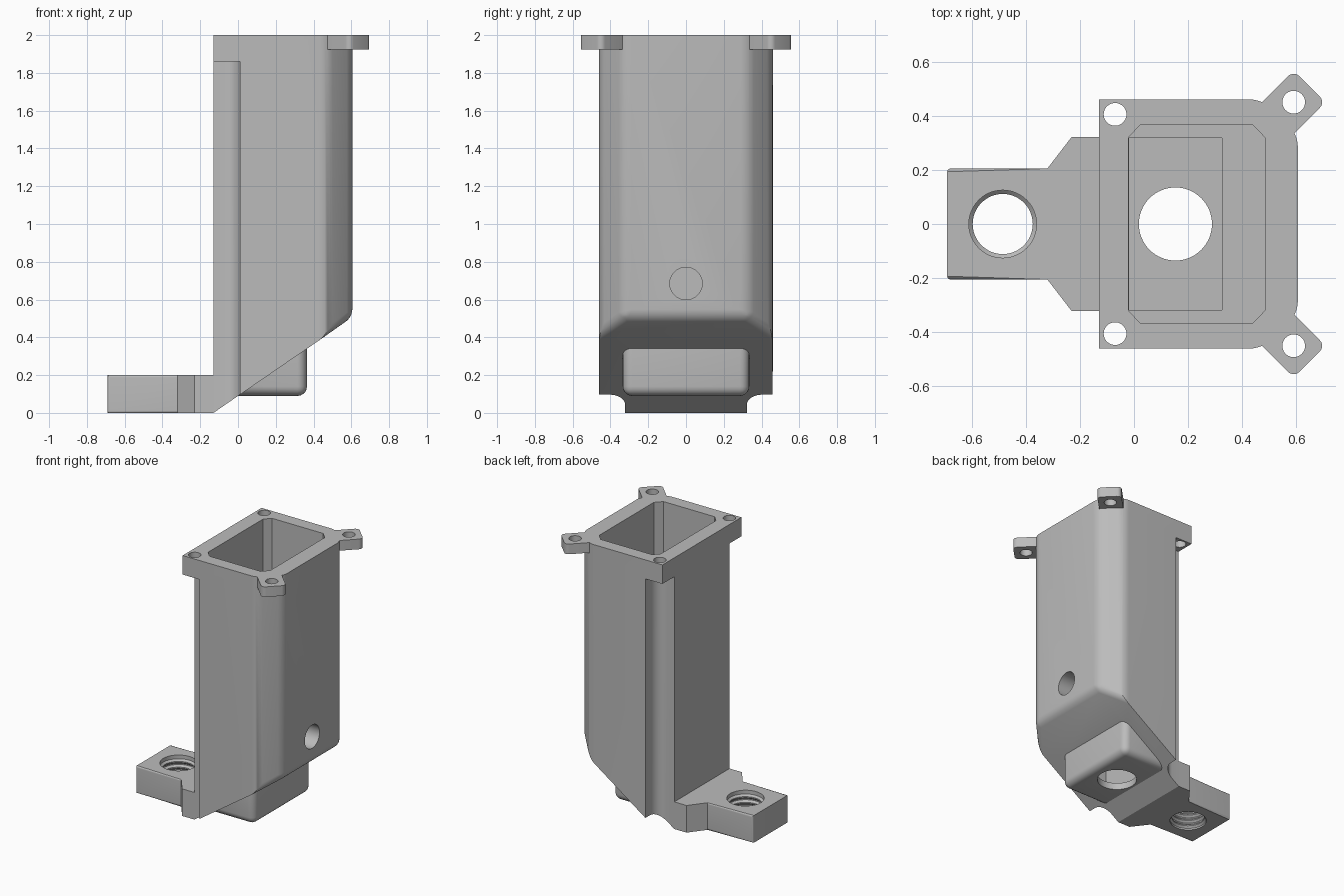
import bpy, bmesh, math
from mathutils import Vector

cube = bpy.data.objects.get("Cube")
if cube:
    bpy.data.objects.remove(cube, do_unlink=True)

grey = bpy.data.materials.new("plain_grey")
grey.use_nodes = True
grey.diffuse_color = (0.5, 0.5, 0.5, 1)
grey.node_tree.nodes["Principled BSDF"].inputs["Base Color"].default_value = (0.5, 0.5, 0.5, 1)


def to_object(name, bm):
    bmesh.ops.recalc_face_normals(bm, faces=bm.faces)
    mesh = bpy.data.meshes.new(name)
    bm.to_mesh(mesh)
    bm.free()
    mesh.materials.append(grey)
    obj = bpy.data.objects.new(name, mesh)
    bpy.context.collection.objects.link(obj)
    return obj


def prism_mesh(points, z0, z1):
    bm = bmesh.new()
    face = bm.faces.new([bm.verts.new((x, y, z0)) for x, y in points])
    top = bmesh.ops.extrude_face_region(bm, geom=[face])["geom"]
    bmesh.ops.translate(bm, vec=(0, 0, z1 - z0),
                        verts=[v for v in top if isinstance(v, bmesh.types.BMVert)])
    return bm


def prism(name, points, z0, z1):
    return to_object(name, prism_mesh(points, z0, z1))


def circle(x, y, r, n=40):
    return [(x + r * math.cos(2 * math.pi * i / n), y + r * math.sin(2 * math.pi * i / n))
            for i in range(n)]


def rect(x0, x1, y):
    return [(x0, -y), (x1, -y), (x1, y), (x0, y)]


def round_edges(bm, test, radius):
    edges = [e for e in bm.edges if test(*(v.co for v in e.verts))]
    bmesh.ops.bevel(bm, geom=edges, offset=radius, segments=5, profile=0.5,
                    affect='EDGES', clamp_overlap=True)


def combine(target, other, operation='DIFFERENCE'):
    mod = target.modifiers.new("combine", 'BOOLEAN')
    mod.operation, mod.solver, mod.object = operation, 'EXACT', other
    bpy.context.view_layer.objects.active = target
    bpy.ops.object.modifier_apply(modifier=mod.name)
    bpy.data.objects.remove(other, do_unlink=True)


def vertical(a, b):
    return abs(a.x - b.x) + abs(a.y - b.y) < 0.001


# Main housing: chamfered outline, cut off by a sloping underside
BACK, SIDE, NOSE, SLOPE = -0.13, 0.46, 0.605, 0.69
bm = prism_mesh([(BACK, -SIDE), (0.472, -SIDE), (NOSE, -0.33),
                 (NOSE, 0.33), (0.472, SIDE), (BACK, SIDE)], -0.1, 2)
cut = bmesh.ops.bisect_plane(bm, geom=bm.verts[:] + bm.edges[:] + bm.faces[:],
                             plane_co=(BACK, 0, 0), plane_no=Vector((SLOPE, 0, -1)),
                             clear_outer=True)
bmesh.ops.holes_fill(bm, edges=[e for e in bm.edges if e.is_boundary], sides=0)
round_edges(bm, lambda a, b: min(a.x, b.x) > 0.4 and
            (vertical(a, b) or max(a.z, b.z) < 1), 0.04)
housing = to_object("housing", bm)

# Outlet box under the slope
bm = prism_mesh(rect(0, 0.365, 0.335), 0.09, 0.48)
round_edges(bm, lambda a, b: (vertical(a, b) and a.x > 0.1) or
            (max(a.z, b.z) < 0.1 and max(a.x, b.x) > 0.1), 0.05)
combine(housing, to_object("outlet_box", bm), 'UNION')

# Diagonal fixing ears at the rim
EAR_X, EAR_Y, EAR_R = 0.59, 0.45, 0.083
for s in (1, -1):
    bm = prism_mesh([(-0.13, -EAR_R), (EAR_R, -EAR_R), (EAR_R, EAR_R), (-0.13, EAR_R)],
                    1.925, 2)
    round_edges(bm, lambda a, b: vertical(a, b) and a.x > 0, 0.03)
    for v in bm.verts:
        x, y = v.co.x * math.sqrt(0.5), v.co.y * math.sqrt(0.5)
        v.co.x, v.co.y = EAR_X + x - y, s * (EAR_Y + x + y)
    combine(housing, to_object("ear", bm), 'UNION')

# Inside of the housing: wide upper shaft, narrower lower chamber, outlet
shaft = [(-0.02, -0.32), (0.022, -0.365), (0.44, -0.365), (0.485, -0.318)]
shaft += [(x, -y) for x, y in reversed(shaft)]
combine(housing, prism("shaft", shaft, 0.5, 2.1))
combine(housing, prism("chamber", rect(-0.018, 0.325, 0.318), 0.14, 0.6))
combine(housing, prism("outlet", circle(0.153, 0, 0.135, 64), 0, 0.3))

# Screw holes and rounded corner channels giving access to them
HOLE_X, HOLE_Y, FILLET = -0.07, 0.405, 0.08
for s in (1, -1):
    channel = [(-0.3, 0.6), (-0.3, 0.322)]
    for i in range(9):
        a = -math.pi / 2 + i * math.pi / 16
        channel.append((HOLE_X + FILLET * math.cos(a), 0.402 + FILLET * math.sin(a)))
    channel.append((HOLE_X + FILLET, 0.6))
    combine(housing, prism("channel", [(x, s * y) for x, y in channel], -0.2, 1.86))
    for x, y in ((HOLE_X, HOLE_Y), (EAR_X, EAR_Y)):
        combine(housing, prism("screw_hole", circle(x, s * y, 0.042), 1.7, 2.1))

# Round port through the nose wall
port = prism("port", circle(0, 0, 0.086), 0.4, 0.8)
port.rotation_euler.y = math.pi / 2
port.location.z = 0.685
bpy.context.view_layer.update()
combine(housing, port)

# Mounting foot with a threaded hole
half = [(BACK, 0.322), (-0.23, 0.322), (-0.32, 0.205), (-0.69, 0.205)]
bm = prism_mesh(half + [(x, -y) for x, y in reversed(half)], 0, 0.2)
round_edges(bm, lambda a, b: max(a.x, b.x) < -0.3 and
            (vertical(a, b) and a.x < -0.6 or abs(a.y - b.y) < 0.01 and a.z == b.z), 0.012)
foot = to_object("mounting_foot", bm)

bm = bmesh.new()
rings = []
profile = [(0.125, -0.02), (0.125, 0.012)]
for i in range(4):
    z = 0.025 + i * 0.042
    profile += [(0.111, z), (0.111, z + 0.008), (0.125, z + 0.021), (0.125, z + 0.029)]
profile.append((0.125, 0.22))
for r, z in profile:
    rings.append([bm.verts.new((x, y, z)) for x, y in circle(-0.485, 0, r, 48)])
for low, high in zip(rings, rings[1:]):
    for i in range(48):
        j = (i + 1) % 48
        bm.faces.new((low[i], low[j], high[j], high[i]))
bm.faces.new(rings[0])
bm.faces.new(rings[-1])
combine(foot, to_object("thread", bm))

# Soft shading with crisp edges
for obj in (housing, foot):
    bpy.ops.object.select_all(action='DESELECT')
    obj.select_set(True)
    bpy.context.view_layer.objects.active = obj
    bpy.ops.object.shade_smooth_by_angle(angle=math.radians(30))
